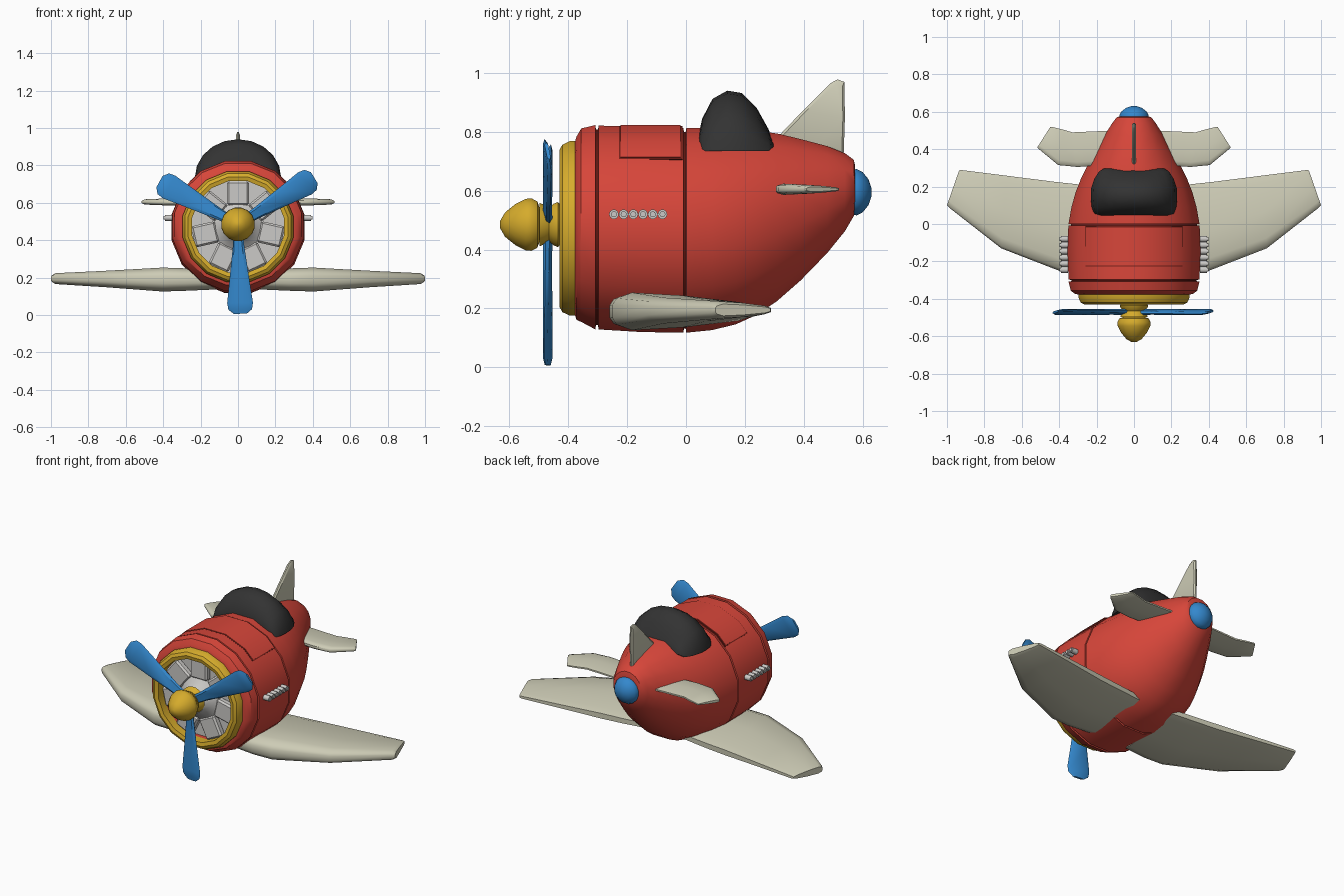
import bpy, bmesh, math
from mathutils import Matrix, Vector

if "Cube" in bpy.data.objects:
    bpy.data.objects.remove(bpy.data.objects["Cube"])


def material(name, rgb):
    m = bpy.data.materials.new(name)
    m.diffuse_color = (*rgb, 1)
    m.use_nodes = True
    m.node_tree.nodes["Principled BSDF"].inputs["Base Color"].default_value = m.diffuse_color
    return m


RED = material("red", (0.68, 0.061, 0.042))
SEAM = material("dark red", (0.20, 0.015, 0.010))
CREAM = material("cream", (0.61, 0.60, 0.465))
YELLOW = material("yellow", (0.67, 0.41, 0.025))
BLUE = material("blue", (0.034, 0.246, 0.61))
DARK = material("charcoal", (0.033, 0.033, 0.033))
GREY = material("light grey", (0.60, 0.59, 0.57))
CZ = 0.472      # height of the nose axis
HUB_Z = 0.485   # height of the propeller axis


def finish(name, bm, mat, angle=35):
    bmesh.ops.recalc_face_normals(bm, faces=bm.faces)
    me = bpy.data.meshes.new(name)
    bm.to_mesh(me)
    bm.free()
    ob = bpy.data.objects.new(name, me)
    bpy.context.collection.objects.link(ob)
    me.materials.append(mat)
    bpy.ops.object.select_all(action='DESELECT')
    ob.select_set(True)
    bpy.context.view_layer.objects.active = ob
    bpy.ops.object.shade_smooth_by_angle(angle=math.radians(angle))
    return ob


def loft(name, rings, mat, angle=35, closed=False):
    """Skin a list of equal-length point rings; cap the ends unless closed."""
    bm = bmesh.new()
    vs = [[bm.verts.new(p) for p in r] for r in rings]
    n = len(rings[0])
    pairs = list(zip(vs, vs[1:])) + ([(vs[-1], vs[0])] if closed else [])
    for a, b in pairs:
        for i in range(n):
            j = (i + 1) % n
            bm.faces.new((a[i], a[j], b[j], b[i]))
    if not closed:
        bm.faces.new(vs[0])
        bm.faces.new(vs[-1])
    return finish(name, bm, mat, angle)


def ring(y, cz, rx, rz, n=16):
    return [(rx * math.sin((i + .5) * math.tau / n), y, cz + rz * math.cos((i + .5) * math.tau / n))
            for i in range(n)]


def turned(name, profile, cz, mat, n=16, angle=35, closed=False):
    """Body turned about a lengthwise axis from (y, radius) pairs."""
    return loft(name, [ring(y, cz, r, r, n) for y, r in profile], mat, angle, closed)


# Fuselage: y, bottom, top, half width, with two sunken seams
stations = [(-.335, .222, .722, .25), (-.376, .222, .722, .25), (-.378, .175, .77, .30),
            (-.372, .155, .79, .325), (-.356, .148, .818, .345), (-.308, .122, .83, .357),
            (-.306, .137, .815, .342), (-.299, .137, .815, .342), (-.297, .122, .828, .357),
            (-.15, .113, .825, .362), (-.009, .111, .82, .358),
            (-.007, .125, .806, .344), (-.001, .125, .806, .344), (.001, .111, .82, .357),
            (.09, .120, .82, .341), (.17, .140, .815, .318), (.24, .172, .81, .29),
            (.31, .220, .80, .255), (.39, .291, .78, .21), (.48, .385, .755, .157),
            (.54, .460, .73, .118), (.57, .512, .707, .095), (.575, .53, .685, .08)]
body = loft("fuselage", [ring(y, (a + b) / 2, w, (b - a) / 2) for y, a, b, w in stations], RED)
body.data.materials.append(SEAM)
for f in body.data.polygons:
    if -.3055 < f.center.y < -.2995 or -.0065 < f.center.y < -.0015:
        f.material_index = 1

# Hood panel lying on the upper fuselage, with a seam-coloured rim below it
for name, mat, lift, grow in (("hood_panel", RED, .006, 0), ("hood_panel_seam", SEAM, .003, .006)):
    rows = []
    for y in (-.222 - grow, -.018 + grow):
        edge = 46 + grow * 160
        row = []
        for out in (lift, -.02):
            pts = []
            for a in (-edge, -33.75, -11.25, 11.25, 33.75, edge):
                k = math.cos(math.radians(11.25)) if abs(a) > 40 else 1
                r = .355 * k + out
                pts.append((r * 1.015 * math.sin(math.radians(a)), y,
                            .469 + r * math.cos(math.radians(a))))
            row += pts if out > 0 else pts[::-1]
        rows.append(row)
    loft(name, rows, mat)

# Nose ring, engine and tail cap
turned("nose_ring", [(-.37, .25), (-.37, .302), (-.395, .302), (-.42, .29), (-.43, .272),
                     (-.425, .25)], CZ, YELLOW, closed=True)
turned("engine_plate", [(-.33, .25), (-.345, .25)], CZ, GREY)
turned("engine_core", [(-.335, .13), (-.375, .13), (-.395, .10), (-.43, .07)], CZ, GREY)
for i in range(7):
    bm = bmesh.new()
    turn = Matrix.Translation((0, -.365, CZ)) @ Matrix.Rotation(i * math.tau / 7, 4, 'Y')
    bmesh.ops.create_cube(bm, size=1, matrix=turn @ Matrix.Translation((0, 0, .18))
                          @ Matrix.Diagonal((.115, .045, .13, 1)))
    bmesh.ops.bevel(bm, geom=bm.edges[:], offset=.01, segments=1, affect='EDGES')
    finish("engine_cylinder", bm, GREY)
turned("tail_cap", [(.56, .078), (.58, .08), (.60, .07), (.62, .045), (.63, .015)], .595, BLUE)

# Spinner with hub
turned("spinner", [(-.632, .012), (-.615, .042), (-.58, .071), (-.545, .089), (-.525, .091),
                   (-.505, .08), (-.498, .06), (-.497, .075), (-.48, .068), (-.465, .058),
                   (-.45, .072), (-.435, .078), (-.42, .06)], HUB_Z, YELLOW)

# Three propeller blades: radius, half width, half thickness, twist in degrees
for i in range(3):
    turn = Matrix.Translation((0, -.47, HUB_Z)) @ Matrix.Rotation(
        math.radians(178.5 + 120 * i), 4, 'Y')
    rings = []
    for r, w, t, tw in ((.03, .025, .012, 16), (.12, .032, .010, 14), (.28, .052, .009, 11),
                        (.42, .070, .008, 10), (.455, .064, .008, 10), (.478, .035, .006, 10)):
        m = turn @ Matrix.Translation((0, 0, r)) @ Matrix.Rotation(math.radians(tw), 4, 'Z')
        rings.append([m @ Vector(p) for p in ((-w, 0, 0), (-w * .7, -t, 0), (w * .7, -t, 0),
                                              (w, 0, 0), (w * .7, t, 0), (-w * .7, t, 0))])
    loft("propeller_blade", rings, BLUE)

# Canopy: y, half width, top height, as arches over a flat base
arches = []
for y, w, top in ((.045, .185, .80), (.055, .213, .845), (.09, .226, .912), (.14, .231, .94),
                  (.19, .229, .932), (.24, .213, .882), (.28, .188, .81), (.298, .16, .765)):
    base = .735 if .05 < y < .29 else .75
    arches.append([(w * math.cos(a * math.pi / 10), y, base + (top - base) * math.sin(a * math.pi / 10))
                   for a in range(11)])
loft("canopy", arches, DARK, 45)

# Aerofoil outline: chord fraction, height as a fraction of half thickness
FOIL = ((0, .35), (.03, .7), (.14, 1), (.5, .85), (.9, .5), (1, .25),
        (1, -.25), (.9, -.5), (.5, -.85), (.14, -1), (.03, -.7), (0, -.35))


def panel_wing(name, sections, side):
    """Sections: leading (x, y), trailing (x, y), mid height, half thickness."""
    rings = []
    for lx, ly, tx, ty, z, h in sections:
        rings.append([(side * (lx + (tx - lx) * t), ly + (ty - ly) * t, z + h * k) for t, k in FOIL])
    loft(name, rings, CREAM, 40)


for side in (-1, 1):
    panel_wing("wing", [(.12, -.25, .12, .19, .192, .055), (.28, -.26, .28, .21, .19, .06),
                        (.40, -.25, .42, .225, .19, .064), (.71, -.13, .68, .258, .193, .044),
                        (.985, .085, .92, .288, .195, .029), (1.0, .10, .935, .287, .195, .02)], side)
    panel_wing("tailplane", [(.10, .32, .10, .50, .605, .018), (.30, .305, .33, .49, .605, .019),
                             (.405, .315, .38, .505, .605, .018), (.508, .40, .44, .52, .605, .014),
                             (.517, .41, .448, .518, .605, .008)], side)
    # Row of exhaust stubs
    for i in range(6):
        bm = bmesh.new()
        place = Matrix.Translation((side * .372, -.245 + i * .033, .52)) @ Matrix.Rotation(
            math.pi / 2, 4, 'Y')
        bmesh.ops.create_cone(bm, cap_ends=True, segments=10, radius1=.0165, radius2=.0165,
                              depth=.05, matrix=place)
        rims = [e for e in bm.edges if abs(e.verts[0].co.x - e.verts[1].co.x) < 1e-4]
        bmesh.ops.bevel(bm, geom=rims, offset=.006, segments=2, affect='EDGES')
        finish("exhaust_stub", bm, GREY, 45)

# Tail fin, thin at its edges
outline = [(.29, .76), (.40, .875), (.49, .965), (.515, .978), (.538, .97), (.54, .85), (.535, .70),
           (.40, .70)]
mid_y, mid_z = .47, .82
rings = [[(x, mid_y + (y - mid_y) * s, mid_z + (z - mid_z) * s) for y, z in outline]
         for x, s in ((-.011, .9), (-.004, 1), (.004, 1), (.011, .9))]
loft("tail_fin", rings, CREAM)
